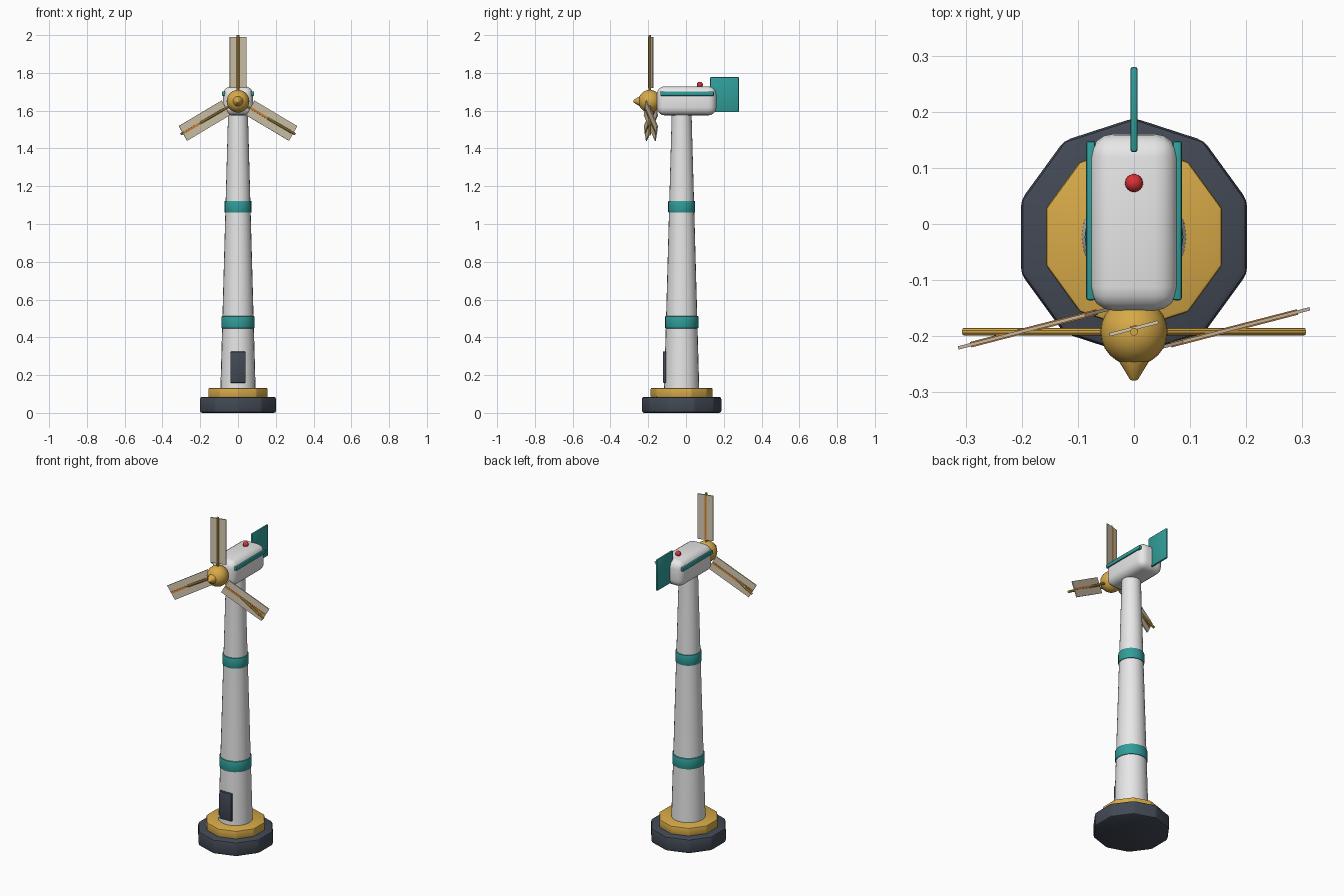
import bpy, math
from mathutils import Matrix, Vector

if "Cube" in bpy.data.objects:
    bpy.data.objects.remove(bpy.data.objects["Cube"], do_unlink=True)


def material(name, rgb):
    m = bpy.data.materials.new(name)
    m.use_nodes = True
    color = (*rgb, 1)
    m.diffuse_color = color
    m.node_tree.nodes["Principled BSDF"].inputs["Base Color"].default_value = color
    return m


WHITE = material("warm white", (0.8, 0.8, 0.8))
TEAL = material("teal", (0.03, 0.34, 0.32))
YELLOW = material("ochre yellow", (0.68, 0.4, 0.065))
DARK = material("slate", (0.055, 0.067, 0.09))
RED = material("beacon red", (0.7, 0.03, 0.035))
CANVAS = material("canvas", (0.66, 0.58, 0.43))
ORANGE = material("rib orange", (0.68, 0.22, 0.03))

TOWER_Y = -0.023
HUB = Vector((0, -0.192, 1.65))


def finish(name, mat, bevel=0, segments=2, smooth=True):
    ob = bpy.context.object
    ob.name = name
    ob.data.materials.append(mat)
    if bevel:
        mod = ob.modifiers.new("Bevel", "BEVEL")
        mod.width, mod.segments = bevel, segments
        mod.limit_method = "ANGLE"
        bpy.ops.object.modifier_apply(modifier=mod.name)
    if smooth:
        bpy.ops.object.shade_smooth_by_angle(angle=math.radians(35))
    return ob


def box(name, mat, center, size, bevel=0, segments=2):
    bpy.ops.mesh.primitive_cube_add(size=1)
    ob = bpy.context.object
    ob.data.transform(Matrix.Diagonal((*size, 1)))
    ob.location = center
    return finish(name, mat, bevel, segments)


def column(name, mat, z0, z1, r0, r1, sides, bevel=0):
    bpy.ops.mesh.primitive_cone_add(vertices=sides, radius1=r0, radius2=r1, depth=z1 - z0,
                                    location=(0, TOWER_Y, (z0 + z1) / 2))
    return finish(name, mat, bevel)


def ball(name, mat, center, radius):
    bpy.ops.mesh.primitive_uv_sphere_add(segments=24, ring_count=14, radius=radius, location=center)
    return finish(name, mat)


# Foundation, tower and bands
column("foundation", DARK, 0, 0.085, 0.212, 0.212, 10, 0.012)
column("plinth", YELLOW, 0.083, 0.132, 0.165, 0.165, 10, 0.006)
column("tower", WHITE, 0.13, 1.6, 0.093, 0.052, 24)
column("lower_band", TEAL, 0.448, 0.512, 0.088, 0.088, 24, 0.003)
column("upper_band", TEAL, 1.06, 1.123, 0.071, 0.071, 24, 0.003)
box("door", DARK, (0, -0.114, 0.242), (0.08, 0.018, 0.166), 0.005)

# Nacelle with side rails, tail fin and beacon
box("nacelle", WHITE, (0, 0.003, 1.652), (0.157, 0.315, 0.154), 0.042, 4)
for side, label in ((1, "left"), (-1, "right")):
    box(label + "_rail", TEAL, (0.077 * side, 0.006, 1.69), (0.017, 0.284, 0.024), 0.005)
box("tail_fin", TEAL, (0, 0.204, 1.685), (0.013, 0.152, 0.186), 0.005)
ball("beacon", RED, (0, 0.073, 1.737), 0.016)

# Hub and nose
ball("hub", YELLOW, HUB, 0.06)
bpy.ops.mesh.primitive_cone_add(vertices=20, radius1=0.034, radius2=0.006, depth=0.046,
                                location=(0, -0.256, HUB.z), rotation=(math.pi / 2, 0, 0))
finish("nose", YELLOW, 0.003)

# Three blades: round spar, pitched canvas sail and its centre rib
for i in range(3):
    angle = i * math.tau / 3
    out = Vector((math.sin(angle), 0, math.cos(angle)))
    tilt = (0, angle, math.radians(14.5))
    bpy.ops.mesh.primitive_cylinder_add(vertices=10, radius=0.007, depth=0.32,
                                        location=HUB + out * 0.19, rotation=(0, angle, 0))
    finish(f"spar_{i + 1}", YELLOW)
    center = HUB + out * 0.206 + Vector((0, 0.006, 0))
    sail = box(f"sail_{i + 1}", CANVAS, center, (0.09, 0.006, 0.27))
    rib = box(f"rib_{i + 1}", ORANGE, center, (0.012, 0.01, 0.262))
    sail.rotation_euler = rib.rotation_euler = tilt
